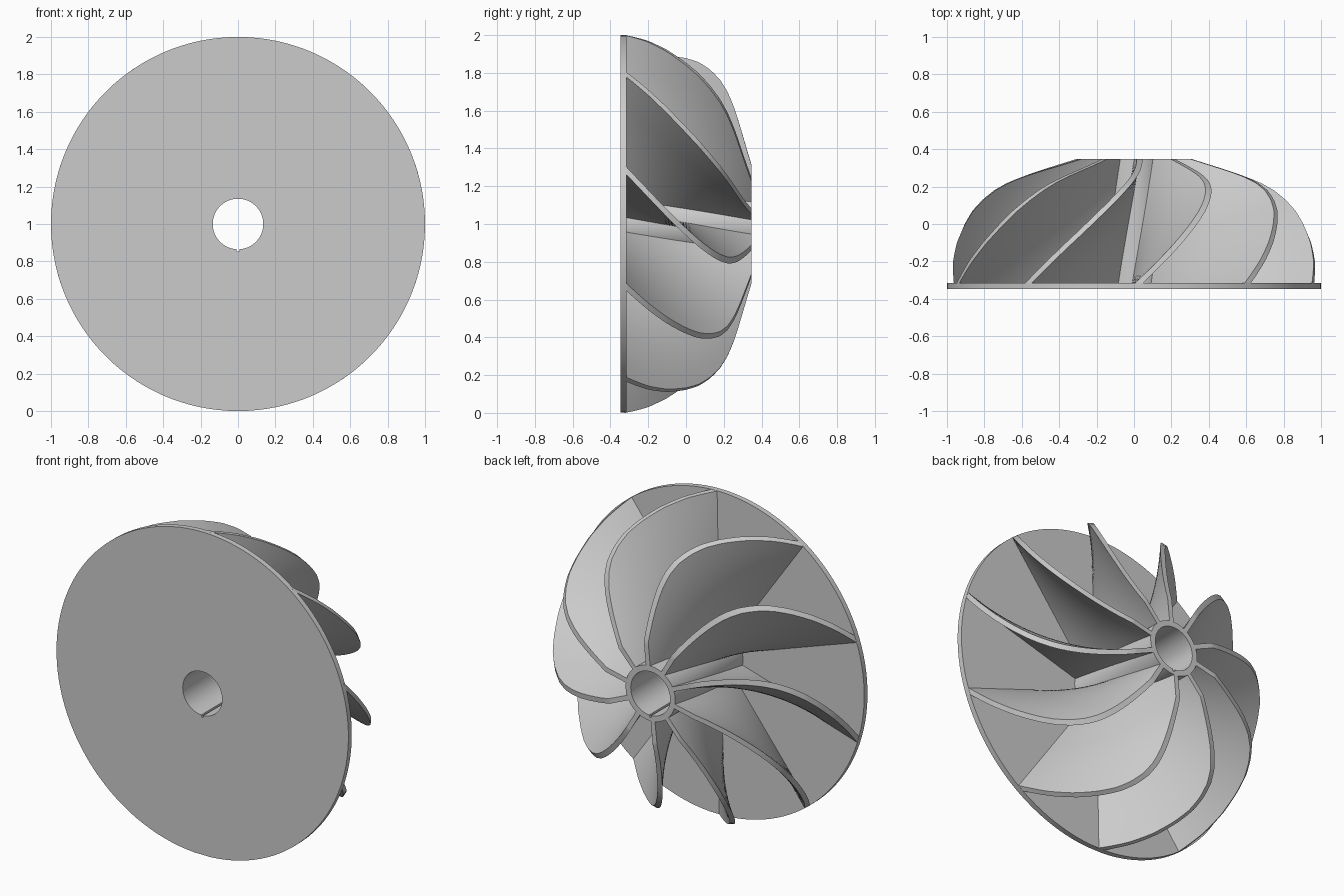
import bpy, bmesh, math
from mathutils import Vector

if "Cube" in bpy.data.objects:
    bpy.data.objects.remove(bpy.data.objects["Cube"], do_unlink=True)

FRONT, PLATE, BACK = -0.348, -0.315, 0.348
BORE, KEYWAY, HUB = 0.135, 0.148, 0.17
BLADES, TWIST, THICK = 10, math.radians(-40), 0.029
# Blade outer edge: distance along the axle, radius
EDGE = [(PLATE - 0.01, 1.0), (-0.2, 0.977), (-0.1, 0.947), (0, 0.905), (0.07, 0.868),
        (0.13, 0.82), (0.18, 0.765), (0.22, 0.7), (0.25, 0.63), (0.28, 0.54),
        (0.315, 0.42), (BACK, 0.31)]

grey = bpy.data.materials.new("light_grey_metal")
grey.use_nodes = True
grey.diffuse_color = (0.6, 0.6, 0.6, 1)
grey.node_tree.nodes["Principled BSDF"].inputs["Base Color"].default_value = (0.6, 0.6, 0.6, 1)


def polar(r, angle, y):
    return Vector((r * math.cos(angle), y, 1 + r * math.sin(angle)))


def finish(bm, name):
    bmesh.ops.recalc_face_normals(bm, faces=bm.faces)
    mesh = bpy.data.meshes.new(name)
    bm.to_mesh(mesh)
    bm.free()
    mesh.materials.append(grey)
    ob = bpy.data.objects.new(name, mesh)
    bpy.context.collection.objects.link(ob)
    bpy.ops.object.select_all(action='DESELECT')
    ob.select_set(True)
    bpy.context.view_layer.objects.active = ob
    bpy.ops.object.shade_smooth_by_angle(angle=math.radians(30))
    return ob


def bored_ring(name, radius, y0, y1):
    """Ring along y whose bore has a small keyway at the bottom."""
    bm = bmesh.new()
    down = -math.pi / 2
    half = math.radians(3.2)
    angles = [(down + half + i * (2 * math.pi - 2 * half) / 120, BORE) for i in range(121)]
    angles += [(down + s * half * 0.95, KEYWAY) for s in (-1, 1)]
    loops = []
    for a, inner in angles:
        loops.append([bm.verts.new(polar(r, a, y)) for r, y in
                      ((inner, y0), (radius, y0), (radius, y1), (inner, y1))])
    for i, here in enumerate(loops):
        there = loops[(i + 1) % len(loops)]
        for k in range(4):
            n = (k + 1) % 4
            bm.faces.new((here[k], here[n], there[n], there[k]))
    return finish(bm, name)


def edge_radius(y):
    for (y0, r0), (y1, r1) in zip(EDGE, EDGE[1:]):
        if y <= y1:
            return r0 + (r1 - r0) * (y - y0) / (y1 - y0)
    return EDGE[-1][1]


def blade(name, root_angle, rows=36, cols=10):
    """Radial blade that twists steadily along the axle."""
    bm = bmesh.new()
    rate = TWIST / (BACK - PLATE)
    sides = []
    for sign in (-1, 1):
        grid = []
        for i in range(rows + 1):
            y = EDGE[0][0] + (BACK - EDGE[0][0]) * i / rows
            a = root_angle + rate * (y - PLATE)
            tangent = Vector((-math.sin(a), 0, math.cos(a)))
            tip, root = edge_radius(y), HUB - 0.015
            line = []
            for j in range(cols + 1):
                r = root + (tip - root) * j / cols
                h = THICK / 2 * math.hypot(1, r * rate)
                line.append(bm.verts.new(polar(r, a, y) + tangent * sign * h))
            grid.append(line)
        sides.append(grid)
    # Both broad faces
    for g in sides:
        for i in range(rows):
            for j in range(cols):
                bm.faces.new((g[i][j], g[i][j + 1], g[i + 1][j + 1], g[i + 1][j]))
    # Rim strip that closes the thickness
    rims = []
    for g in sides:
        rims.append([g[0][j] for j in range(cols)] + [g[i][cols] for i in range(rows)]
                    + [g[rows][j] for j in range(cols, 0, -1)]
                    + [g[i][0] for i in range(rows, 0, -1)])
    p, q = rims
    for i in range(len(p)):
        n = (i + 1) % len(p)
        bm.faces.new((p[i], p[n], q[n], q[i]))
    return finish(bm, name)


# Back plate and hub tube
bored_ring("back_plate", 1.0, FRONT, PLATE)
bored_ring("hub_tube", HUB, PLATE, BACK)

# Ring of twisted blades
for k in range(BLADES):
    blade(f"blade_{k + 1}", math.radians(16.4) + k * 2 * math.pi / BLADES)
